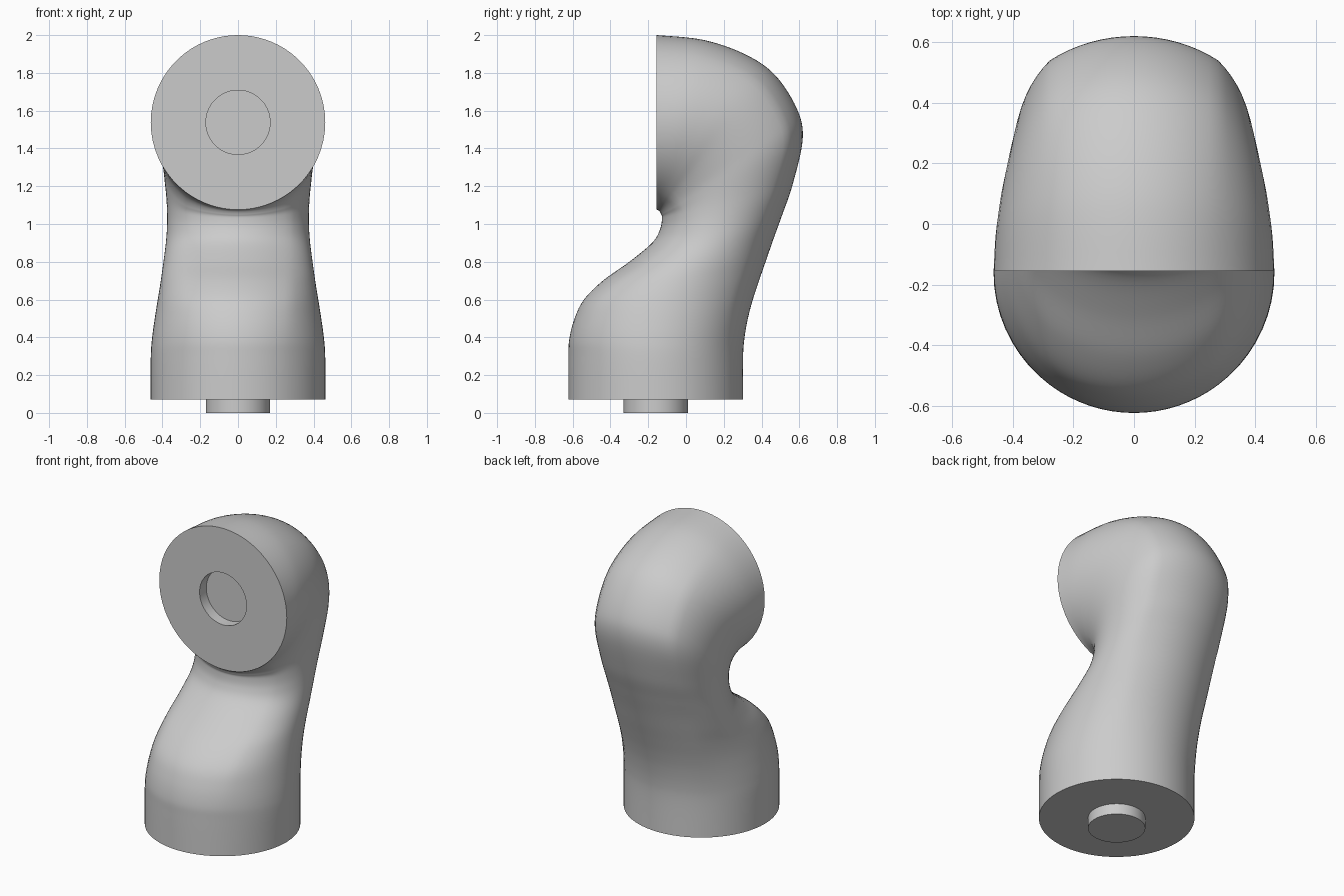
import bpy, bmesh, math
from mathutils import Vector

if "Cube" in bpy.data.objects:
    bpy.data.objects.remove(bpy.data.objects["Cube"])

R = 0.462          # radius of both round ends
CAP = 0.6 * R      # half width of the rounded front and back panels
FLANK = 0.8 * R    # half length of the flanks on a full circle
PEG = 0.17         # radius of peg and socket
AXIS_Y, FACE_Y, FACE_Z, BASE_Z = -0.16, -0.155, 1.538, 0.07

grey = bpy.data.materials.new("plain grey")
grey.use_nodes = True
grey.diffuse_color = (0.6, 0.6, 0.6, 1)
grey.node_tree.nodes["Principled BSDF"].inputs["Base Color"].default_value = (0.6, 0.6, 0.6, 1)

# Stations along the limb: inner y, inner z, outer y, outer z, half width
STATIONS = [
    (-0.622, 0.07, 0.302, 0.07, R),
    (-0.622, 0.29, 0.302, 0.29, R),
    (-0.618, 0.39, 0.310, 0.40, 0.455),
    (-0.590, 0.50, 0.330, 0.51, 0.440),
    (-0.540, 0.60, 0.357, 0.61, 0.424),
    (-0.440, 0.70, 0.390, 0.71, 0.408),
    (-0.300, 0.80, 0.425, 0.81, 0.394),
    (-0.180, 0.90, 0.463, 0.92, 0.381),
    (-0.138, 0.97, 0.510, 1.05, 0.375),
    (-0.127, 1.03, 0.565, 1.21, 0.378),
    (-0.131, 1.05, 0.618, 1.45, 0.390),
    (-0.137, 1.063, 0.587, 1.61, 0.400),
    (-0.143, 1.070, 0.470, 1.79, 0.418),
    (-0.149, 1.073, 0.310, 1.90, 0.438),
    (-0.153, 1.075, 0.090, 1.975, 0.455),
    (FACE_Y, 1.076, FACE_Y, 2.0, R),
]


def spline(points, steps):
    """Smooth curve through all points, in any number of dimensions."""
    out = []
    for i in range(len(points) - 1):
        a, b = points[max(i - 1, 0)], points[i]
        c, d = points[i + 1], points[min(i + 2, len(points) - 1)]
        for k in range(steps):
            t = k / steps
            out.append([
                q + t * (r - p) / 2 + t * t * (p - 2.5 * q + 2 * r - s / 2)
                + t ** 3 * (1.5 * (q - r) + (s - p) / 2)
                for p, q, r, s in zip(a, b, c, d)])
    return out + [list(points[-1])]


def ring_angles():
    """Angles round a section with vertices exactly on the four panel edges."""
    corner = math.asin(CAP / R)
    marks = [-corner, corner, math.pi - corner, math.pi + corner, 2 * math.pi - corner]
    angles = []
    for start, end, count in zip(marks, marks[1:], (16, 18, 16, 18)):
        angles += [start + (end - start) * k / count for k in range(count)]
    return angles


ANGLES = ring_angles()


def section(inner_y, inner_z, outer_y, outer_z, width):
    """Circle warped to a given depth and width, keeping its end arcs."""
    inner, outer = Vector((0, inner_y, inner_z)), Vector((0, outer_y, outer_z))
    axis = (outer - inner).normalized()
    flank = (outer - inner).length / 2 - (R - FLANK)
    points = []
    for a in ANGLES:
        x, d = R * math.sin(a), R * math.cos(a)
        if abs(x) <= CAP + 1e-6:
            d = math.copysign(abs(d) - FLANK + flank, d)
        else:
            d *= flank / FLANK
            x = math.copysign(CAP + (abs(x) - CAP) * (width - CAP) / (R - CAP), x)
        points.append((inner + outer) / 2 + axis * d + Vector((x, 0, 0)))
    return points


def circle(center, radius, axis):
    return [Vector(center) + Vector((radius * math.sin(a), 0, 0))
            + Vector(axis) * radius * math.cos(a) for a in ANGLES]


def loft(name, rings):
    """Skin a list of rings and close both ends."""
    bm = bmesh.new()
    rows = [[bm.verts.new(p) for p in ring] for ring in rings]
    n = len(ANGLES)
    for low, high in zip(rows, rows[1:]):
        for i in range(n):
            j = (i + 1) % n
            bm.faces.new((low[i], low[j], high[j], high[i]))
    bm.faces.new(rows[0])
    bm.faces.new(rows[-1])
    bmesh.ops.recalc_face_normals(bm, faces=bm.faces)
    mesh = bpy.data.meshes.new(name)
    bm.to_mesh(mesh)
    bm.free()
    mesh.materials.append(grey)
    obj = bpy.data.objects.new(name, mesh)
    bpy.context.collection.objects.link(obj)
    bpy.ops.object.select_all(action="DESELECT")
    obj.select_set(True)
    bpy.context.view_layer.objects.active = obj
    bpy.ops.object.shade_smooth_by_angle(angle=math.radians(40))
    return obj


# Bent limb with a round socket sunk into its front face
UP, BACK = (0, 0, 1), (0, 1, 0)
limb = [section(*s) for s in spline(STATIONS, 6)]
socket = [circle((0, FACE_Y + depth, FACE_Z), PEG, UP) for depth in (0, 0.07)]
loft("bent_limb", limb + socket)

# Round peg under the base
loft("base_peg", [circle((0, AXIS_Y, z), PEG, BACK) for z in (0, BASE_Z + 0.001)])
